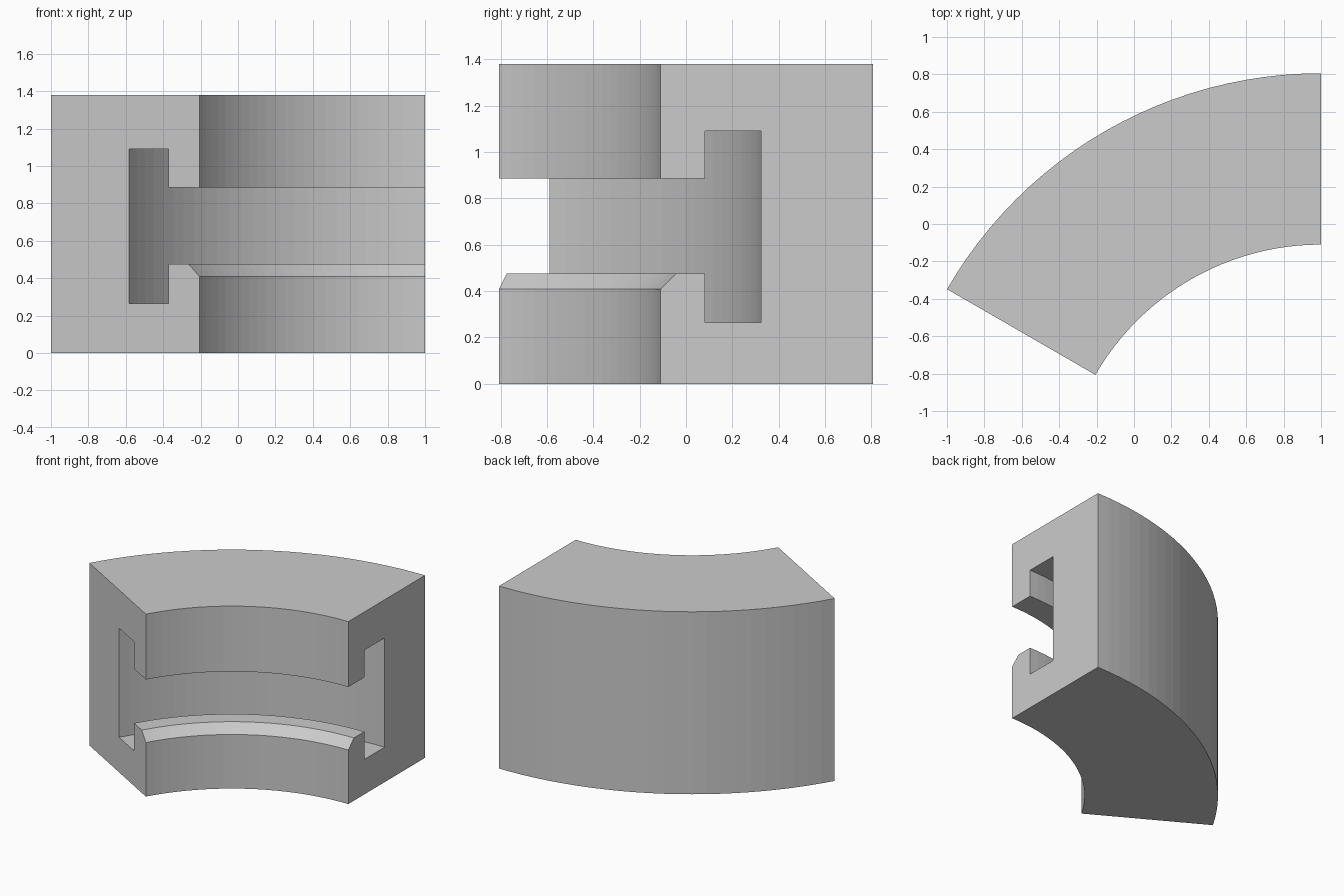
import bpy, bmesh
from math import radians
from mathutils import Vector

if "Cube" in bpy.data.objects:
    bpy.data.objects.remove(bpy.data.objects["Cube"], do_unlink=True)

# Main dimensions
SWEEP = radians(60)
SEGMENTS = 24
HEIGHT = 1.38
R_IN, R_OUT = 1.393, 2.309
R_LIP, R_SLOT = 1.584, 1.827       # back of the lips, back wall of the slot
CHAMFER = 0.066
CENTRE = Vector((1, -1.503, 0))    # axis of the arc

# Cross-section (radius, height): block with a T-shaped slot in its inner side
SECTION = [
    (R_IN, 0), (R_OUT, 0), (R_OUT, HEIGHT), (R_IN, HEIGHT),
    (R_IN, 0.885), (R_LIP, 0.885), (R_LIP, 1.09), (R_SLOT, 1.09),
    (R_SLOT, 0.265), (R_LIP, 0.265), (R_LIP, 0.475),
    (R_IN + CHAMFER, 0.475), (R_IN, 0.475 - CHAMFER),
]

# Plain grey material
grey = bpy.data.materials.new("plain_grey")
grey.use_nodes = True
colour = (0.6, 0.6, 0.6, 1)
grey.diffuse_color = colour
grey.node_tree.nodes["Principled BSDF"].inputs["Base Color"].default_value = colour

# Sweep the section around the axis, keeping both end caps
bm = bmesh.new()
start = bm.faces.new([bm.verts.new(CENTRE + Vector((0, r, z))) for r, z in SECTION])
cap = start.copy()
bmesh.ops.spin(bm, geom=[start], cent=CENTRE, axis=(0, 0, 1),
               angle=SWEEP, steps=SEGMENTS, use_duplicate=False)
bmesh.ops.remove_doubles(bm, verts=bm.verts, dist=1e-5)
bmesh.ops.recalc_face_normals(bm, faces=bm.faces)

mesh = bpy.data.meshes.new("slotted_arc_block")
bm.to_mesh(mesh)
bm.free()
mesh.materials.append(grey)
block = bpy.data.objects.new("slotted_arc_block", mesh)
bpy.context.collection.objects.link(block)
